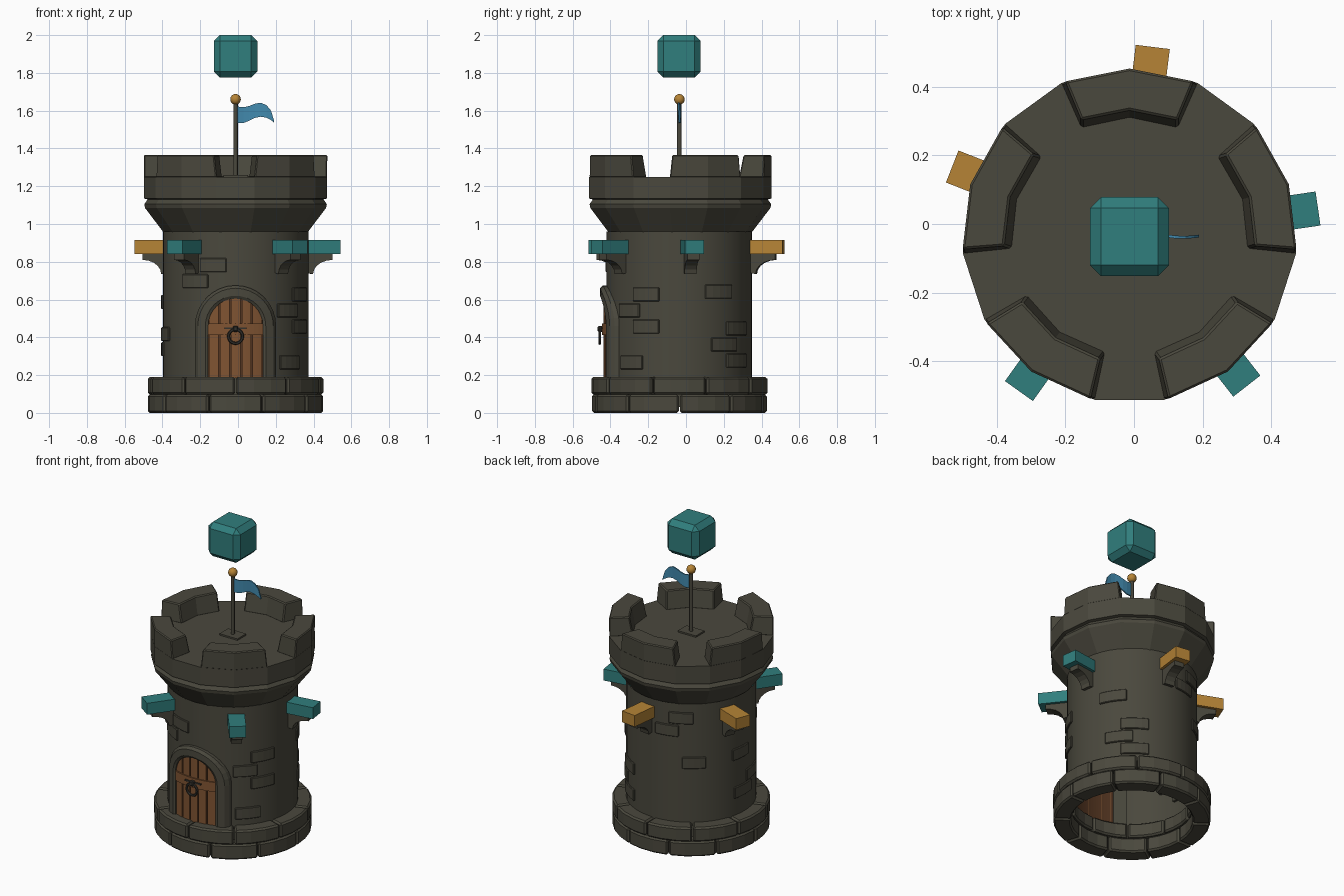
import bpy, bmesh, math
from math import sin, cos, radians, pi, sqrt

if "Cube" in bpy.data.objects:
    bpy.data.objects.remove(bpy.data.objects["Cube"])

CX, CY = -0.013, -0.035          # tower axis


def mat(name, r, g, b):
    lin = [((c / 255 + 0.055) / 1.055) ** 2.4 for c in (r, g, b)]
    m = bpy.data.materials.new(name)
    m.diffuse_color = (*lin, 1)
    m.use_nodes = True
    m.node_tree.nodes["Principled BSDF"].inputs["Base Color"].default_value = m.diffuse_color
    return m


STONE = mat("dark_stone", 74, 72, 61)
TEAL = mat("teal", 48, 126, 125)
GOLD = mat("gold", 182, 132, 54)
BLUE = mat("flag_blue", 66, 138, 174)
WOOD = mat("door_wood", 128, 84, 50)
DARKWOOD = mat("door_gap_wood", 82, 52, 32)
IRON = mat("iron", 52, 50, 45)


def make(name, bm, m, smooth=False, bevel=0):
    bmesh.ops.recalc_face_normals(bm, faces=bm.faces)
    me = bpy.data.meshes.new(name)
    bm.to_mesh(me)
    bm.free()
    me.materials.append(m)
    for p in me.polygons:
        p.use_smooth = smooth
    o = bpy.data.objects.new(name, me)
    bpy.context.collection.objects.link(o)
    if bevel:
        b = o.modifiers.new("bevel", 'BEVEL')
        b.width, b.segments, b.angle_limit = bevel, 1, radians(35)
    return o


def loft(bm, rings, closed_ring=True, caps=True):
    # joins consecutive point rings with quads
    vs = [[bm.verts.new(p) for p in r] for r in rings]
    n = len(vs[0])
    for a, b in zip(vs, vs[1:]):
        for i in range(n if closed_ring else n - 1):
            j = (i + 1) % n
            bm.faces.new((a[i], a[j], b[j], b[i]))
    if caps:
        bm.faces.new(vs[0])
        bm.faces.new(vs[-1])


def polar(r, deg, z):
    return (CX + r * cos(radians(deg)), CY + r * sin(radians(deg)), z)


def lathe(name, profile, n, start, m, smooth=False, cap_top=False):
    bm = bmesh.new()
    rings = [[polar(r, start + 360 * i / n, z) for i in range(n)] for r, z in profile]
    loft(bm, rings, caps=False)
    if cap_top:
        bm.verts.ensure_lookup_table()
        bm.faces.new(bm.verts[-n:])
    return make(name, bm, m, smooth)


def sector(name, r0, r1, a0, a1, z0, z1, segs, m=STONE, bevel=0, lean=0, da=0):
    # ring segment; lean and da pull in the top's inner edge and ends
    bm = bmesh.new()
    rings = []
    for i in range(segs + 1):
        a = a0 + (a1 - a0) * i / segs
        t = a + da * (1 - 2 * i / segs)
        rings.append([polar(r0, a, z0), polar(r1, a, z0),
                      polar(r1, t, z1), polar(r0 + lean, t, z1)])
    loft(bm, rings)
    return make(name, bm, m, bevel=bevel)


def prism(name, profile, width, deg, m, bevel=0):
    # (radius, z) outline extruded sideways, facing out at an angle
    c, s = cos(radians(deg)), sin(radians(deg))
    bm = bmesh.new()
    loft(bm, [[(CX + r * c - w * s, CY + r * s + w * c, z) for r, z in profile]
              for w in (-width / 2, width / 2)])
    return make(name, bm, m, bevel=bevel)


def box(name, c, size, m, bevel=0):
    bm = bmesh.new()
    bmesh.ops.create_cube(bm, size=1)
    for v in bm.verts:
        v.co = [c[i] + v.co[i] * size[i] for i in range(3)]
    return make(name, bm, m, bevel=bevel)


def wrap(x, R, z):
    # point on the tower's front wall at radius R
    return (CX + x, CY - sqrt(R * R - x * x), z)


# tower wall and flared crown
lathe("tower_wall", [(0.385, 0.03), (0.385, 0.5), (0.385, 0.96)], 48, 0, STONE, True)
lathe("crown", [(0.375, 0.945), (0.482, 1.085), (0.486, 1.105), (0.468, 1.13), (0.488, 1.135),
                (0.488, 1.25)], 15, 90, STONE, cap_top=True)

# five merlons
for k in range(5):
    a = 90 + 72 * k
    sector("merlon", 0.345, 0.488, a - 24, a + 24, 1.245, 1.365, 2, bevel=0.006, lean=0.022, da=1.5)

# two staggered rows of base blocks
for k in range(10):
    a = 270 + 36 * k
    sector("base_block_lower", 0.36, 0.465, a - 17.6, a + 17.6, 0, 0.097, 3, bevel=0.01)
    sector("base_block_upper", 0.35, 0.467, a + 0.4, a + 35.6, 0.097, 0.19, 3, bevel=0.01)

# raised wall bricks: start angle, end angle, bottom z
for a0, a1, z in [(-39, -16, .59), (-55, -33, .505), (-39, -16, .42), (-53, -30, .23),
                  (20.5, 45.5, .605), (40, 65, .41), (26, 51, .325), (40, 65, .24),
                  (224, 248, .66), (241, 263, .745), (182, 205, .38), (166, 190, .30),
                  (92, 114, .745), (105, 127, .83), (117, 138, .54), (164, 185, .55)]:
    sector("wall_brick", 0.37, 0.394, a0, a1, z, z + 0.074, 4, bevel=0.004)

# coloured blocks on curved brackets
arc = [(0.515 - 0.105 * sin(t), 0.735 + 0.075 * cos(t)) for t in [i * pi / 10 for i in range(6)]]
for deg, m in [(8.3, TEAL), (83, GOLD), (158.6, GOLD), (234.5, TEAL), (308, TEAL)]:
    prism("bracket_block", [(0.37, 0.84), (0.555, 0.84), (0.555, 0.914), (0.37, 0.914)], 0.1, deg, m)
    prism("bracket", [(0.36, 0.842), (0.515, 0.842)] + arc + [(0.36, 0.745)], 0.065, deg, STONE)

# arched door frame
SPRING, SILL = 0.46, 0.185
def arch(h):
    return ([(h, SILL)] + [(h * cos(pi * i / 16), SPRING + h * sin(pi * i / 16)) for i in range(17)]
            + [(-h, SILL)])

section = [(0.215, 0.37), (0.215, 0.405), (0.2, 0.42), (0.16, 0.42), (0.145, 0.41), (0.145, 0.37)]
bm = bmesh.new()
cols = [[wrap(x, R, z) for x, z in arch(h)] for h, R in section]
loft(bm, [list(r) for r in zip(*cols)])
make("door_frame", bm, STONE)


# door panel, planks and band, all bent around the wall
def plate(name, x0, x1, z0, R, m, z1=None, n=6):
    bm = bmesh.new()
    rings = []
    for i in range(n + 1):
        x = x0 + (x1 - x0) * i / n
        top = z1 or SPRING + sqrt(max(0.148 ** 2 - x * x, 0))
        rings.append([wrap(x, 0.375, z0), wrap(x, R, z0), wrap(x, R, top), wrap(x, 0.375, top)])
    loft(bm, rings)
    return make(name, bm, m)


plate("door_backing", -0.146, 0.146, SILL, 0.393, DARKWOOD, n=16)
for k in range(5):
    x = -0.116 + 0.058 * k
    plate("door_plank", x - 0.025, x + 0.025, SILL, 0.402, WOOD)
plate("door_band", -0.146, 0.146, 0.412, 0.41, WOOD, 0.474, 12)

# ring handle
bpy.ops.mesh.primitive_torus_add(location=(CX, CY - 0.422, 0.405), rotation=(pi / 2, 0, 0),
                                 major_radius=0.037, minor_radius=0.008,
                                 major_segments=20, minor_segments=6)
ring = bpy.context.object
ring.name = "door_ring"
ring.data.materials.append(IRON)
box("ring_mount", (CX, CY - 0.415, 0.445), (0.028, 0.035, 0.032), IRON, 0.006)
for s in (-1, 1):
    box("mount_arm", (CX + s * 0.035, CY - 0.408, 0.448), (0.045, 0.012, 0.01), IRON)

# flagpole with foot and ball
box("pole_foot", (CX, CY, 1.254), (0.13, 0.09, 0.012), STONE)
lathe("flagpole", [(0.012, 1.25), (0.012, 1.65)], 10, 0, STONE, True)
bm = bmesh.new()
bmesh.ops.create_uvsphere(bm, u_segments=16, v_segments=10, radius=0.028)
bmesh.ops.translate(bm, verts=bm.verts, vec=(CX, CY, 1.66))
make("pole_ball", bm, GOLD, True)

# waving flag: x, top z, bottom z
bm = bmesh.new()
rings = []
for x, t, b in [(-.005, 1.622, 1.535), (.03, 1.618, 1.535), (.06, 1.625, 1.547), (.09, 1.637, 1.562),
                (.12, 1.642, 1.568), (.15, 1.63, 1.563), (.175, 1.60, 1.55), (.19, 1.55, 1.538)]:
    y = CY + 0.004 * sin(x * 33)
    rings.append([(x, y - .004, b), (x, y - .004, t), (x, y + .004, t), (x, y + .004, b)])
loft(bm, rings)
make("flag", bm, BLUE)

# floating chamfered cube
box("floating_cube", (CX, CY - 0.002, 1.888), (0.23, 0.23, 0.224), TEAL, 0.032)
